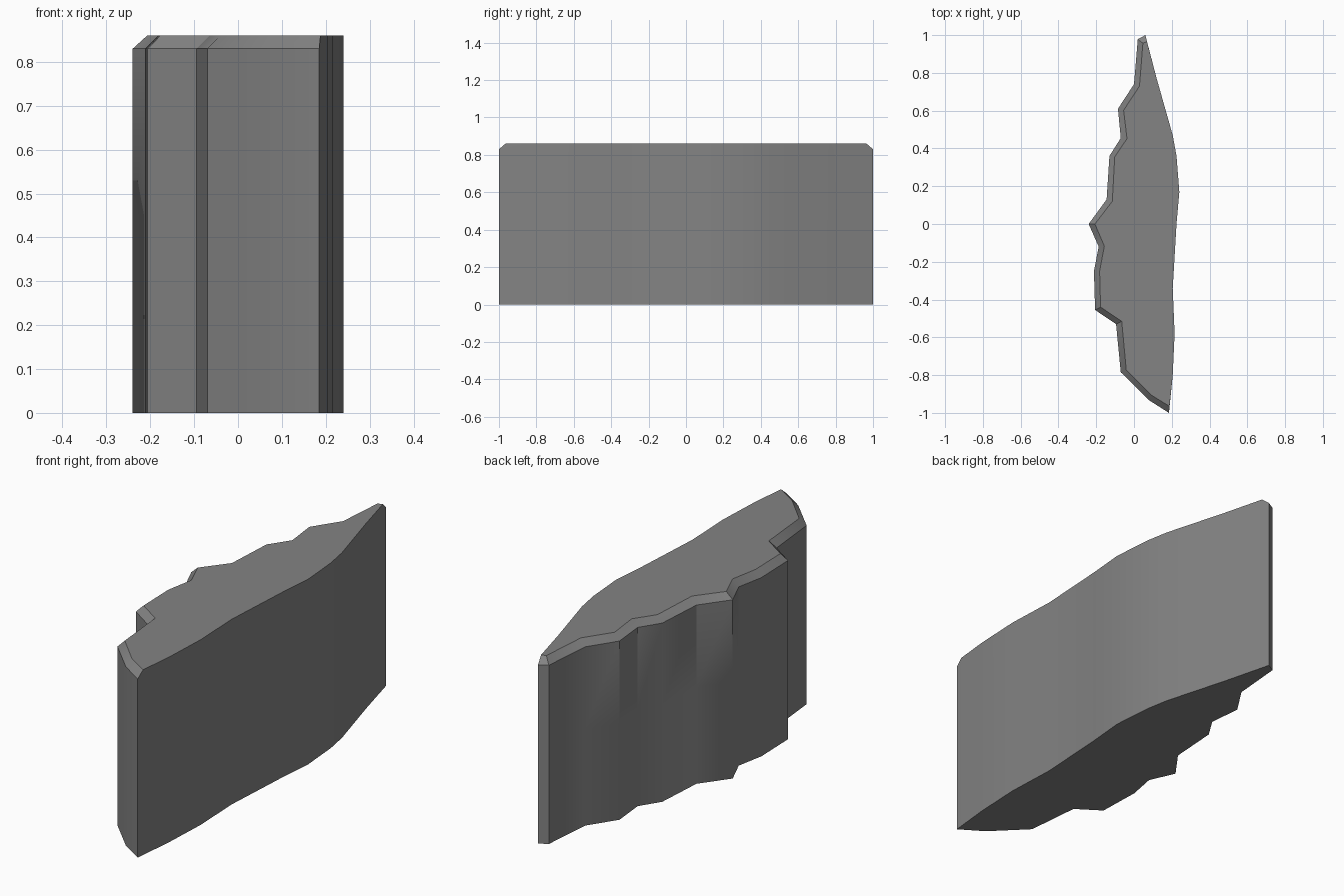
import bpy, bmesh

if "Cube" in bpy.data.objects:
    bpy.data.objects.remove(bpy.data.objects["Cube"])

MID_Z, BEVEL_Z, TOP_Z = 0.45, 0.83, 0.86

# Craggy side: outer outline, and the chamfered rim of the top inside it
craggy = [(0.06, 1.0), (0.02, 0.978), (0.0, 0.74), (-0.085, 0.61), (-0.07, 0.455),
          (-0.13, 0.36), (-0.145, 0.13), (-0.24, 0.0), (-0.187, -0.12), (-0.212, -0.25),
          (-0.206, -0.455), (-0.095, -0.53), (-0.07, -0.785), (0.075, -0.93), (0.185, -1.0)]
rim = [(0.069, 0.965), (0.047, 0.957), (0.029, 0.73), (-0.055, 0.602), (-0.037, 0.452),
       (-0.102, 0.355), (-0.115, 0.12), (-0.207, 0.0), (-0.157, -0.117), (-0.182, -0.25),
       (-0.177, -0.44), (-0.065, -0.515), (-0.041, -0.772), (0.09, -0.905), (0.188, -0.965)]
# Gently curved sheer side, shared by every level
sheer = [(0.205, -0.8), (0.215, -0.58), (0.205, -0.34), (0.225, 0.0), (0.24, 0.17),
         (0.225, 0.36), (0.205, 0.47), (0.12, 0.77)]

# Loft the levels into one solid
bm = bmesh.new()
levels = [(craggy, 0.0), (craggy, MID_Z), (craggy, BEVEL_Z), (rim, TOP_Z)]
rings = [[bm.verts.new((x, y, z)) for x, y in side + sheer] for side, z in levels]
for low, high in zip(rings, rings[1:]):
    n = len(low)
    for i in range(n):
        j = (i + 1) % n
        bm.faces.new((low[i], low[j], high[j], high[i]))
bm.faces.new(rings[0][::-1])
bm.faces.new(rings[-1])
bmesh.ops.recalc_face_normals(bm, faces=bm.faces[:])

mesh = bpy.data.meshes.new("cliff_wall")
bm.to_mesh(mesh)
bm.free()
cliff = bpy.data.objects.new("cliff_wall", mesh)
bpy.context.collection.objects.link(cliff)

# Dark stone
stone = bpy.data.materials.new("dark_stone")
stone.diffuse_color = (0.23, 0.23, 0.23, 1.0)
stone.use_nodes = True
stone.node_tree.nodes["Principled BSDF"].inputs["Base Color"].default_value = stone.diffuse_color
mesh.materials.append(stone)

# Smooth the curved side, and let the crags fade from crisp to soft lower down
bpy.context.view_layer.objects.active = cliff
cliff.select_set(True)
bpy.ops.object.shade_smooth_by_angle(angle=0.5)
for edge in mesh.edges:
    a, b = (mesh.vertices[v].co for v in edge.vertices)
    if abs(a.z - b.z) > 0.1 and max(a.z, b.z) < 0.5 and a.x < 0.01 and -0.4 < a.y < 0.8:
        edge.use_edge_sharp = False
